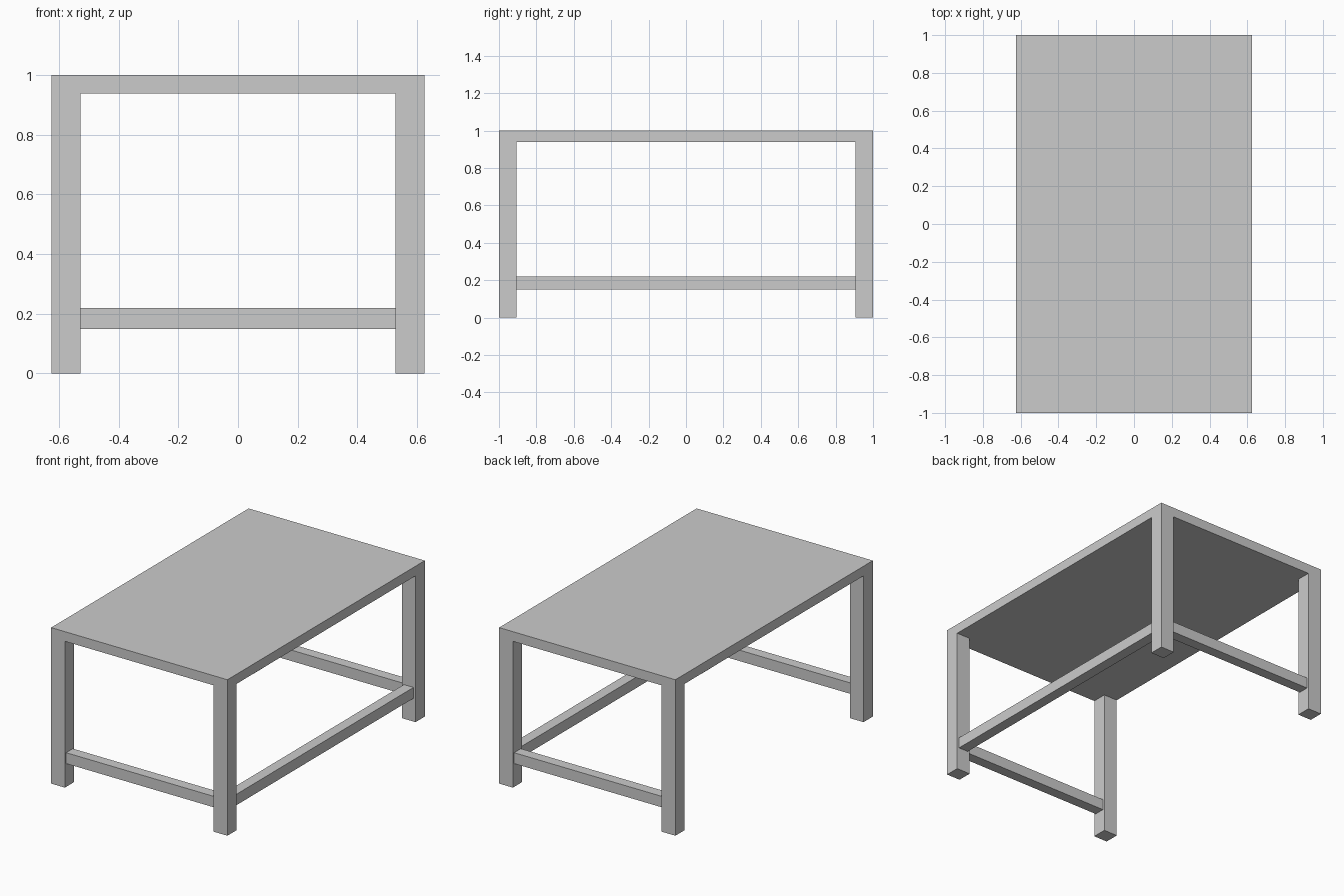
import bpy, bmesh
from mathutils import Matrix

if "Cube" in bpy.data.objects:
    bpy.data.objects.remove(bpy.data.objects["Cube"])

HX, HY, HEIGHT = 0.625, 1.0, 1.0       # half width, half length, height
LEG_X, LEG_Y = 0.097, 0.094            # leg cross-section
TOP = 0.062                            # tabletop thickness
BAR, BAR_Z = 0.068, 0.184              # stretcher thickness, centre height
IX, IY = HX - LEG_X, HY - LEG_Y        # inner leg faces


def make_object(name, bm):
    bmesh.ops.recalc_face_normals(bm, faces=bm.faces)
    mesh = bpy.data.meshes.new(name)
    bm.to_mesh(mesh)
    bm.free()
    obj = bpy.data.objects.new(name, mesh)
    bpy.context.collection.objects.link(obj)
    return obj


def box(name, centre, size):
    bm = bmesh.new()
    bmesh.ops.create_cube(bm, size=1,
                          matrix=Matrix.Translation(centre) @ Matrix.Diagonal((*size, 1)))
    return make_object(name, bm)


def extrude_down(bm, faces, z):
    geom = bmesh.ops.extrude_face_region(bm, geom=faces)["geom"]
    bmesh.ops.delete(bm, geom=faces, context="FACES_ONLY")
    for v in geom:
        if isinstance(v, bmesh.types.BMVert):
            v.co.z = z


# Tabletop with four flush legs: a slab split 3 x 3, corners extruded to the floor
bm = bmesh.new()
bmesh.ops.create_cube(bm, size=1, matrix=Matrix.Translation((0, 0, HEIGHT - TOP / 2))
                      @ Matrix.Diagonal((2 * HX, 2 * HY, TOP, 1)))
for s in (-1, 1):
    for co, no in (((s * IX, 0, 0), (1, 0, 0)), ((0, s * IY, 0), (0, 1, 0))):
        bmesh.ops.bisect_plane(bm, geom=bm.verts[:] + bm.edges[:] + bm.faces[:],
                               plane_co=co, plane_no=no)
bm.normal_update()
corners = [f for f in bm.faces if f.normal.z < -0.5
           and abs(f.calc_center_median().x) > IX
           and abs(f.calc_center_median().y) > IY]
extrude_down(bm, corners, 0)
make_object("tabletop_and_legs", bm)

# Stretchers centred on the legs: both ends and the right side only
for name, s in (("front_stretcher", -1), ("back_stretcher", 1)):
    box(name, (0, s * (HY - LEG_Y / 2), BAR_Z), (2 * IX, BAR, BAR + 0.002))
box("right_stretcher", (HX - LEG_X / 2, 0, BAR_Z), (BAR, 2 * IY, BAR + 0.002))
